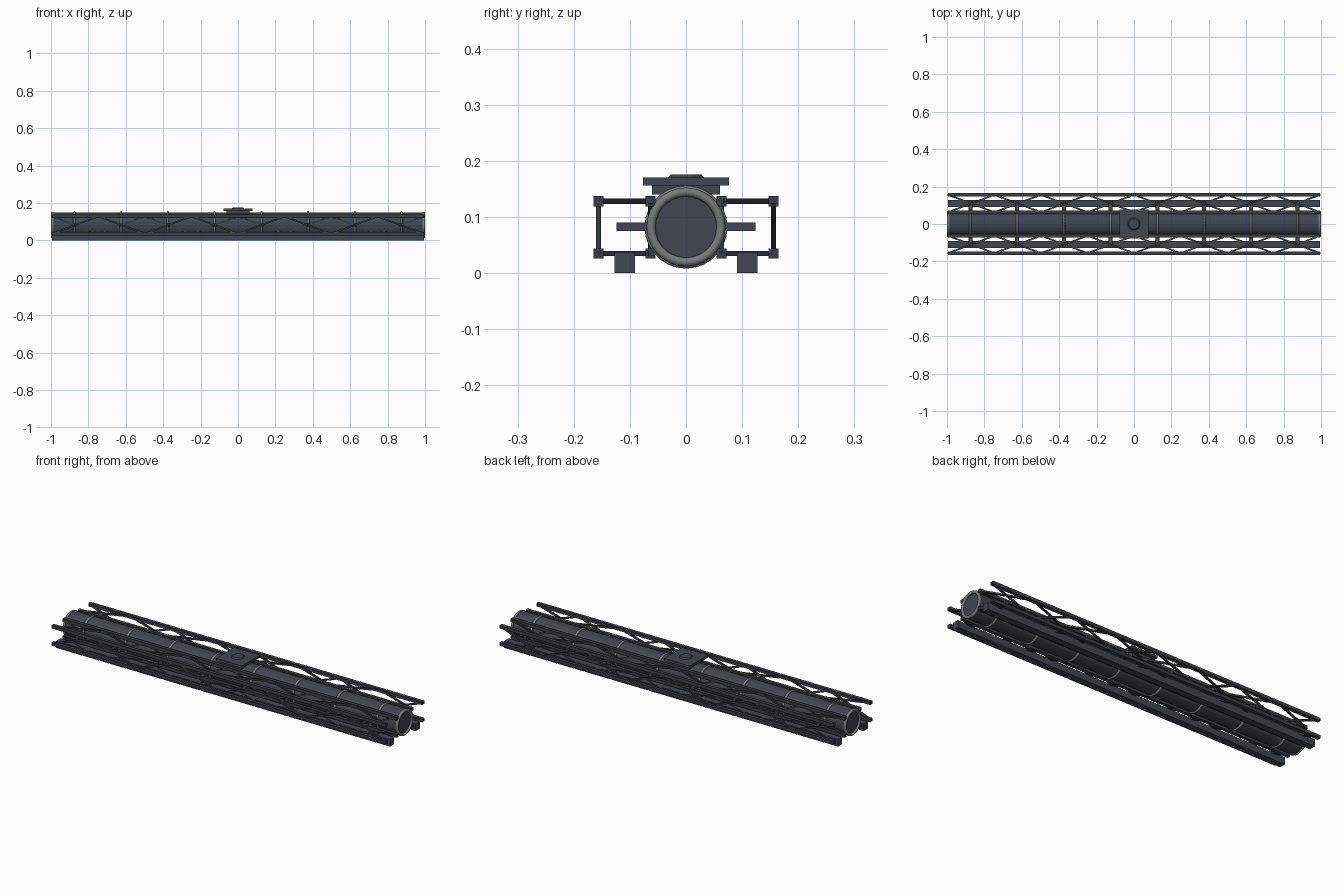
import bpy, bmesh, math
from mathutils import Matrix, Vector

if "Cube" in bpy.data.objects:
    bpy.data.objects.remove(bpy.data.objects["Cube"])


def material(name, rgb):
    m = bpy.data.materials.new(name)
    m.diffuse_color = (*rgb, 1)
    m.use_nodes = True
    m.node_tree.nodes["Principled BSDF"].inputs["Base Color"].default_value = m.diffuse_color
    return m


HULL = material("dark slate", (0.055, 0.061, 0.076))
TRUSS = material("deep slate", (0.042, 0.047, 0.057))
GREY = material("mid grey", (0.19, 0.2, 0.2))

ZC = 0.082                                   # height of the tube axis
HALF = 0.995                                 # half length of beams
STATIONS = [-0.875 + 0.25 * i for i in range(8)]


def finish(name, bm, mat):
    bmesh.ops.recalc_face_normals(bm, faces=bm.faces)
    me = bpy.data.meshes.new(name)
    bm.to_mesh(me)
    bm.free()
    me.materials.append(mat)
    ob = bpy.data.objects.new(name, me)
    bpy.context.collection.objects.link(ob)
    return ob


def add_box(bm, lo, hi):
    lo, hi = Vector(lo), Vector(hi)
    s = hi - lo
    bmesh.ops.create_cube(bm, size=1, matrix=Matrix.Translation((lo + hi) / 2) @ Matrix.Diagonal((*s, 1)))


def add_bar(bm, a, b, t):
    # square bar running from a to b
    a, b = Vector(a), Vector(b)
    d = b - a
    rot = d.to_track_quat('X', 'Z').to_matrix().to_4x4()
    bmesh.ops.create_cube(bm, size=1, matrix=Matrix.Translation((a + b) / 2) @ rot @ Matrix.Diagonal((d.length, t, t, 1)))


def add_cone(bm, r1, r2, depth, matrix, seg=24):
    bmesh.ops.create_cone(bm, cap_ends=True, segments=seg, radius1=r1, radius2=r2, depth=depth, matrix=matrix)


def ring(name, x, major, minor):
    bpy.ops.mesh.primitive_torus_add(major_radius=major, minor_radius=minor, major_segments=28,
                                     minor_segments=8, location=(x, 0, ZC), rotation=(0, math.pi / 2, 0))
    ob = bpy.context.object
    ob.name = name
    ob.data.materials.append(GREY)
    bpy.ops.object.shade_smooth_by_angle(angle=math.radians(50))


# Main pressure tube
bm = bmesh.new()
add_cone(bm, 0.068, 0.068, 1.98, Matrix.Translation((0, 0, ZC)) @ Matrix.Rotation(math.pi / 2, 4, 'Y'))
finish("main_tube", bm, HULL)

# Hoops around the tube and rims at its ends
for i, x in enumerate(STATIONS):
    ring(f"tube_hoop_{i + 1}", x, 0.068, 0.006)
for side in (-1, 1):
    ring("end_rim_" + ("left" if side < 0 else "right"), side * 0.992, 0.0625, 0.008)

# Square lattice trusses on both sides
C = 0.018
for name, yi, yo in (("front", -0.156, -0.063), ("back", 0.063, 0.156)):
    zt, zb = 0.128, 0.035
    tl, tr, br, bl = (yi, zt), (yo, zt), (yo, zb), (yi, zb)
    bm = bmesh.new()
    for y, z in (tl, tr, br, bl):
        add_box(bm, (-HALF, y - C / 2, z - C / 2), (HALF, y + C / 2, z + C / 2))
    finish(name + "_truss_chords", bm, TRUSS)
    # each face has one zigzag, stepping round the four corners
    bm = bmesh.new()
    step = 2 * HALF / 8
    for p, q in ((tl, tr), (tr, br), (br, bl), (bl, tl)):
        for i in range(8):
            a, b = (p, q) if i % 2 == 0 else (q, p)
            add_bar(bm, (HALF - i * step, *a), (HALF - (i + 1) * step, *b), 0.009)
    finish(name + "_truss_diagonals", bm, TRUSS)

# Bottom rails and the side brackets
for name, s in (("front", -1), ("back", 1)):
    bm = bmesh.new()
    y0, y1 = sorted((s * 0.091, s * 0.127))
    add_box(bm, (-HALF, y0, 0), (HALF, y1, 0.038))
    finish(name + "_bottom_rail", bm, HULL)
    bm = bmesh.new()
    y0, y1 = sorted((s * 0.06, s * 0.124))
    for x in STATIONS:
        add_box(bm, (x - 0.011, y0, 0.075), (x + 0.011, y1, 0.09))
    finish(name + "_side_brackets", bm, HULL)

# Hatch on top: base, plate and tapered collar
bm = bmesh.new()
add_box(bm, (-0.061, -0.061, 0.14), (0.061, 0.061, 0.156))
finish("hatch_base", bm, HULL)
bm = bmesh.new()
add_box(bm, (-0.077, -0.077, 0.156), (0.077, 0.077, 0.17))
finish("hatch_plate", bm, HULL)
bm = bmesh.new()
add_cone(bm, 0.034, 0.027, 0.006, Matrix.Translation((0, 0, 0.1725)), 16)
finish("hatch_collar", bm, HULL)
